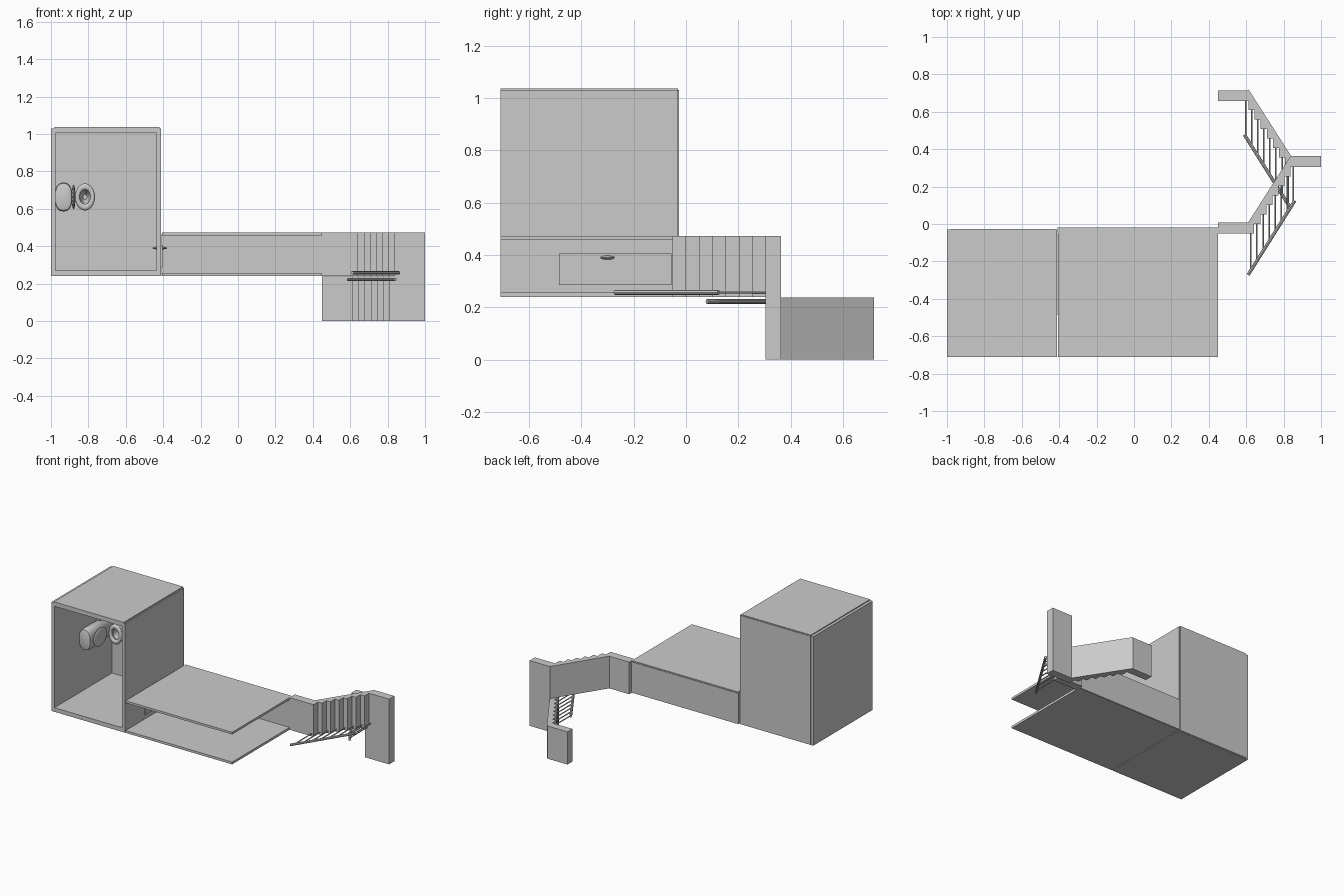
import bpy, bmesh, math
from mathutils import Vector

if "Cube" in bpy.data.objects:
    bpy.data.objects.remove(bpy.data.objects["Cube"], do_unlink=True)

grey = bpy.data.materials.new("plain_grey")
grey.use_nodes = True
grey.diffuse_color = (0.6, 0.6, 0.6, 1)
grey.node_tree.nodes["Principled BSDF"].inputs["Base Color"].default_value = (0.6, 0.6, 0.6, 1)


def finish(name, bm, smooth=False):
    bmesh.ops.recalc_face_normals(bm, faces=bm.faces[:])
    mesh = bpy.data.meshes.new(name)
    bm.to_mesh(mesh)
    bm.free()
    mesh.materials.append(grey)
    ob = bpy.data.objects.new(name, mesh)
    bpy.context.collection.objects.link(ob)
    if smooth:
        bpy.ops.object.select_all(action="DESELECT")
        ob.select_set(True)
        bpy.context.view_layer.objects.active = ob
        bpy.ops.object.shade_smooth_by_angle(angle=math.radians(40))
    return ob


def prism(name, outline, z0, z1):
    """Extrude an xy outline upward."""
    bm = bmesh.new()
    face = bm.faces.new([bm.verts.new((x, y, z0)) for x, y in outline])
    top = bmesh.ops.extrude_face_region(bm, geom=[face])["geom"]
    verts = [v for v in top if isinstance(v, bmesh.types.BMVert)]
    bmesh.ops.translate(bm, vec=(0, 0, z1 - z0), verts=verts)
    return finish(name, bm)


def box(name, x, y, z):
    a, b = x
    c, d = y
    return prism(name, [(a, c), (b, c), (b, d), (a, d)], *z)


def lathe(name, centre, size, profile, power=1.0, closed=False, n=32):
    """Oval rings around the y axis; profile holds (radius factor, y)."""
    bm = bmesh.new()
    rings = []

    def soft(v):
        return math.copysign(abs(v) ** power, v)

    for r, y in profile:
        ring = []
        for i in range(n):
            a = math.tau * i / n
            ring.append(bm.verts.new((centre[0] + size[0] * r * soft(math.cos(a)), y,
                                      centre[1] + size[1] * r * soft(math.sin(a)))))
        rings.append(ring)
    pairs = list(zip(rings, rings[1:]))
    if closed:
        pairs.append((rings[-1], rings[0]))
    else:
        bm.faces.new(rings[0])
        bm.faces.new(rings[-1])
    for p, q in pairs:
        for i in range(n):
            j = (i + 1) % n
            bm.faces.new((p[i], p[j], q[j], q[i]))
    return finish(name, bm, True)


def ellipsoid(name, centre, radii):
    bm = bmesh.new()
    bmesh.ops.create_uvsphere(bm, u_segments=24, v_segments=12, radius=1)
    bmesh.ops.scale(bm, vec=radii, verts=bm.verts)
    bmesh.ops.translate(bm, vec=centre, verts=bm.verts)
    return finish(name, bm, True)


def bar(name, a, b, radius):
    a, b = Vector(a), Vector(b)
    bm = bmesh.new()
    bmesh.ops.create_cone(bm, cap_ends=True, segments=8, radius1=radius, radius2=radius,
                          depth=(b - a).length)
    bmesh.ops.rotate(bm, matrix=(b - a).to_track_quat("Z", "Y").to_matrix(), verts=bm.verts)
    bmesh.ops.translate(bm, vec=(a + b) / 2, verts=bm.verts)
    return finish(name, bm, True)


# Tall room, open at the front
FRONT = -0.71
box("tall_room_left_wall", (-1, -0.975), (FRONT, -0.03), (0.24, 1.03))
box("tall_room_right_wall", (-0.435, -0.411), (FRONT, -0.03), (0.24, 1.03))
box("tall_room_top_wall", (-0.98, -0.42), (FRONT, -0.03), (1.005, 1.037))
box("tall_room_bottom_wall", (-0.98, -0.42), (FRONT, -0.03), (0.24, 0.27))
box("tall_room_back", (-0.98, -0.42), (-0.052, -0.026), (0.245, 1.03))

# Low room, open at the front and right end
box("low_room_top_wall", (-0.405, 0.45), (FRONT, -0.022), (0.457, 0.473))
box("low_room_bottom_wall", (-0.405, 0.45), (FRONT, -0.022), (0.24, 0.257))
box("low_room_back", (-0.408, 0.45), (-0.052, -0.018), (0.242, 0.465))

# Door between the rooms
box("door", (-0.412, -0.404), (-0.485, -0.055), (0.285, 0.405))
ellipsoid("door_handle", (-0.418, -0.3, 0.39), (0.04, 0.029, 0.008))

# Toilet standing on the back panel
bowl = (-0.818, 0.663)
lathe("toilet_bowl", bowl, (0.05, 0.068),
      [(0.62, -0.05), (0.6, -0.08), (0.55, -0.12), (0.75, -0.17), (0.97, -0.21),
       (0.97, -0.225), (0.55, -0.225), (0.45, -0.19), (0.2, -0.16)])
seat_profile = [(0.76 + 0.24 * math.cos(t), -0.235 + 0.012 * math.sin(t))
                for t in (math.tau * i / 12 for i in range(12))]
lathe("toilet_seat", bowl, (0.053, 0.072), seat_profile, closed=True)
lathe("toilet_tank", (-0.933, 0.663), (0.047, 0.077),
      [(0.85, -0.05), (0.85, -0.23), (1, -0.25), (1, -0.41), (0.93, -0.425), (0.62, -0.432)],
      power=0.8)
ellipsoid("toilet_lid", (-0.879, -0.325, 0.663), (0.01, 0.078, 0.066))

# Two flights, each with its end landing; direction mirrors the second one
STEPS, RUN, RISE, THICK = 7, 0.0325, 0.0508, 0.06


def flight(name, start, y0, side, z, landing_x):
    """Stepped side faces -y, sloped side faces +y."""
    front, x, y = [], start, y0
    for i in range(STEPS):
        x += side * RUN
        front += [(x, y), (x, y + RISE)]
        y += RISE
    outline = [(start, y0)] + front + [(x, y + THICK), (start, y0 + THICK)]
    prism(name, outline, *z)
    box(name + "_landing", landing_x, (y0, y0 + THICK), z)


flight("upper_stairs", 0.61, -0.052, 1, (0.24, 0.473), (0.45, 0.612))
flight("lower_stairs", 0.84, 0.304, -1, (0.0, 0.237), (0.838, 0.842))
box("middle_landing", (0.836, 1.0), (0.304, 0.364), (0.0, 0.473))
box("bottom_landing", (0.45, 0.613), (0.658, 0.715), (0.0, 0.237))


# Sloping rails with one post for each tread
def railing(name, a, b, z, first_post, side, tread_y):
    bar(name + "_rail", (*a, z), (*b, z), 0.009)
    slope = (b[1] - a[1]) / (b[0] - a[0])
    for i in range(STEPS + 1):
        x = first_post + side * RUN * i
        bar(f"{name}_post_{i + 1}", (x, a[1] + slope * (x - a[0]), z),
            (x, tread_y + RISE * i, z), 0.004)


railing("upper", (0.61, -0.272), (0.86, 0.125), 0.257, 0.625, 1, -0.052)
railing("lower", (0.84, 0.08), (0.59, 0.478), 0.222, 0.824, -1, 0.304)
